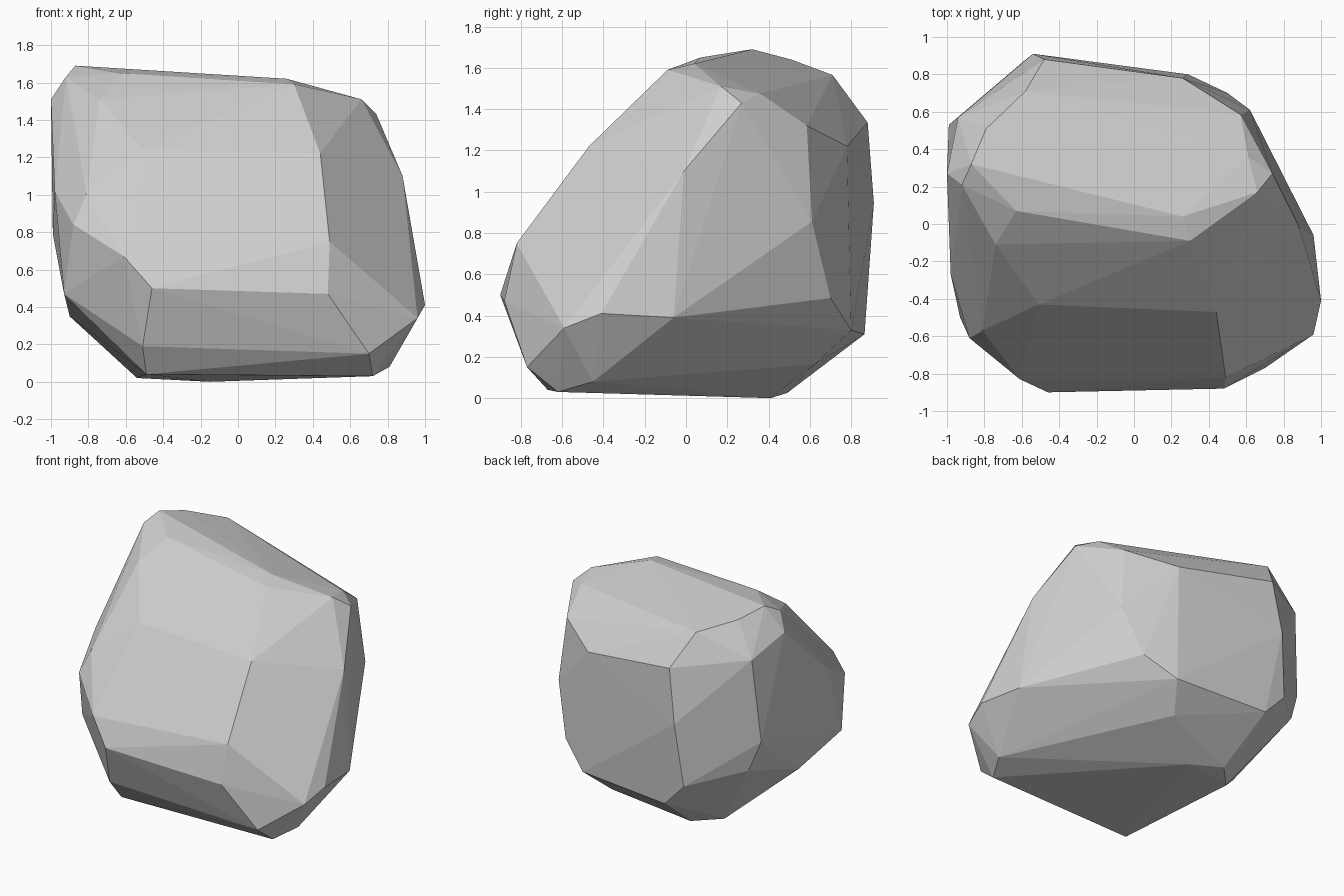
import bpy
import bmesh
import math

# Remove the default cube only
default_cube = bpy.data.objects.get("Cube")
if default_cube:
    bpy.data.objects.remove(default_cube, do_unlink=True)


def make_material(name, colour):
    mat = bpy.data.materials.new(name)
    mat.use_nodes = True
    mat.diffuse_color = colour
    mat.node_tree.nodes["Principled BSDF"].inputs["Base Color"].default_value = colour
    mat.node_tree.nodes["Principled BSDF"].inputs["Roughness"].default_value = .9
    return mat


def chiselled_block(name, corner_groups, material):
    """Wrap flat facets tightly around groups of corner points."""
    bm = bmesh.new()
    for group in corner_groups:
        for corner in group:
            bm.verts.new(corner)
    result = bmesh.ops.convex_hull(bm, input=bm.verts[:])
    loose = [v for v in bm.verts if not v.link_faces]
    bmesh.ops.delete(bm, geom=loose, context='VERTS')
    # Merge nearly coplanar triangles into broad facets
    bmesh.ops.dissolve_limit(bm, angle_limit=math.radians(1.5),
                             verts=bm.verts[:], edges=bm.edges[:])
    bmesh.ops.recalc_face_normals(bm, faces=bm.faces[:])
    for face in bm.faces:
        face.smooth = False
    mesh = bpy.data.meshes.new(name)
    bm.to_mesh(mesh)
    bm.free()
    mesh.materials.append(material)
    obj = bpy.data.objects.new(name, mesh)
    bpy.context.collection.objects.link(obj)
    return obj


# Underside: slightly tilted base and the chamfer above it
base = [
    (-.49, -.67, .04), (.72, -.62, .03), (.81, -.45, .08), (.17, .625, .165),
    (-.38, .49, .025), (-.15, .41, 0), (-.54, .32, .02),
    (.70, -.77, .15), (-.51, -.78, .19),
]

# Lower belt: widest part of the boulder
belt = [
    (-.46, -.90, .50), (.48, -.88, .47), (.96, -.59, .34), (1, -.41, .41),
    (.96, -.06, .39), (.50, .70, .485), (.29, .80, .33), (-.43, .865, .31),
    (-.59, .87, .48), (-.91, .565, .57), (-.90, -.04, .35), (-.93, -.50, .47),
]

# Middle: corners of the front slope and the upright sides
middle = [
    (.49, -.82, .75), (-.61, -.83, .67), (-.88, -.61, .84), (-.81, -.57, 1),
    (-.98, -.27, 1.02), (-.99, .53, .79), (-.54, .91, .945),
    (.62, .61, .855), (.88, -.01, 1.10),
]

# Shoulder: where the sides break towards the top
shoulder = [
    (.44, -.47, 1.22), (-.51, -.43, 1.24), (-.74, -.11, 1.51), (-1, .27, 1.51),
    (-.94, .57, 1.40), (-.48, .88, 1.335), (.26, .78, 1.22), (.57, .585, 1.32),
    (.74, .27, 1.43),
]

# Crown: sloping top facet
crown = [
    (-.87, .32, 1.69), (-.92, .21, 1.63), (-.63, .07, 1.65), (.30, -.09, 1.59),
    (.26, .04, 1.62), (.66, .17, 1.51), (.61, .36, 1.475), (-.58, .71, 1.565),
    (-.79, .51, 1.64),
]

stone_grey = make_material("stone_grey", (.62, .62, .62, 1))
chiselled_block("boulder", [base, belt, middle, shoulder, crown], stone_grey)
